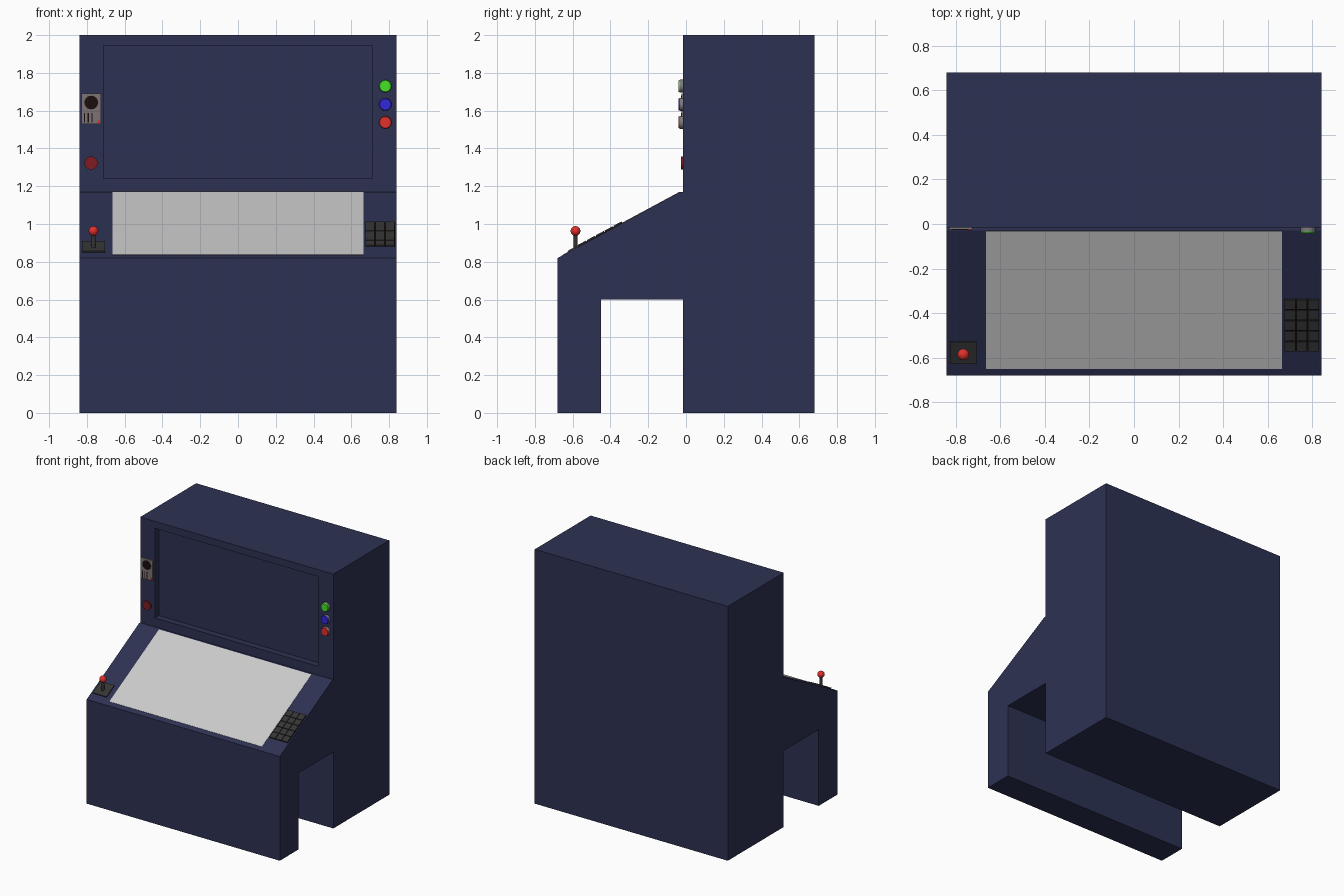
import bpy, bmesh, math
from mathutils import Matrix, Vector

if "Cube" in bpy.data.objects:
    bpy.data.objects.remove(bpy.data.objects["Cube"])

FRONT = -0.015                      # y of the upright front
P0 = Vector((0, -0.68, 0.82))       # bottom of the sloped desk
P1 = Vector((0, -0.03, 1.17))       # top of the sloped desk
ANGLE = math.atan2(P1.z - P0.z, P1.y - P0.y)


def material(name, rgb):
    m = bpy.data.materials.new(name)
    m.diffuse_color = (*rgb, 1)
    m.use_nodes = True
    m.node_tree.nodes["Principled BSDF"].inputs["Base Color"].default_value = m.diffuse_color
    return m


NAVY = material("navy", (0.026, 0.031, 0.085))
DARK = material("dark_grey", (0.035, 0.035, 0.035))
PLATE = material("plate", (0.2, 0.17, 0.18))
BLACK = material("dark_brown", (0.01, 0.004, 0.004))
RED = material("red", (0.75, 0.03, 0.025))
DEEP_RED = material("deep_red", (0.2, 0.012, 0.015))
GREEN = material("green", (0.06, 0.75, 0.02))
BLUE = material("blue", (0.03, 0.02, 0.7))
STEEL = material("bezel", (0.2, 0.2, 0.2))


def finish(name, bm, mat=None, smooth=False):
    bmesh.ops.recalc_face_normals(bm, faces=bm.faces)
    me = bpy.data.meshes.new(name)
    bm.to_mesh(me)
    bm.free()
    ob = bpy.data.objects.new(name, me)
    bpy.context.collection.objects.link(ob)
    if mat:
        me.materials.append(mat)
    if smooth:
        bpy.context.view_layer.objects.active = ob
        ob.select_set(True)
        bpy.ops.object.shade_smooth_by_angle()
        ob.select_set(False)
    return ob


def add_box(bm, center, size, rot=0):
    bmesh.ops.create_cube(bm, size=1, matrix=Matrix.Translation(center)
                          @ Matrix.Rotation(rot, 4, 'X') @ Matrix.Diagonal((*size, 1)))


def box(name, center, size, mat=None, rot=0):
    bm = bmesh.new()
    add_box(bm, center, size, rot)
    return finish(name, bm, mat)


def on_slope(x, y, lift):
    t = (y - P0.y) / (P1.y - P0.y)
    p = P0.lerp(P1, t)
    return Vector((x, p.y, p.z)) + lift * Vector((0, -math.sin(ANGLE), math.cos(ANGLE)))


def disc(name, x, z, r, y_front, mat, y_back=FRONT, r_front=None):
    bm = bmesh.new()
    bmesh.ops.create_cone(bm, cap_ends=True, segments=32, radius1=r, radius2=r_front or r,
                          depth=y_back - y_front,
                          matrix=Matrix.Translation((x, (y_front + y_back) / 2, z))
                          @ Matrix.Rotation(math.pi / 2, 4, 'X'))
    return finish(name, bm, mat, True)


# Cabinet: extruded side profile with a recessed screen opening
profile = [(-0.68, 0), (-0.68, 0.82), (-0.03, 1.17), (FRONT, 1.17), (FRONT, 2), (0.68, 2),
           (0.68, 0), (FRONT, 0), (FRONT, 0.6), (-0.45, 0.6), (-0.45, 0)]
bm = bmesh.new()
side = bm.faces.new([bm.verts.new((-0.84, y, z)) for y, z in profile])
ext = bmesh.ops.extrude_face_region(bm, geom=[side], use_keep_orig=True)
bmesh.ops.translate(bm, vec=(1.68, 0, 0),
                    verts=[v for v in ext["geom"] if isinstance(v, bmesh.types.BMVert)])
bmesh.ops.recalc_face_normals(bm, faces=bm.faces)
screen = next(f for f in bm.faces if f.normal.y < -0.9 and f.calc_center_median().z > 1.3)
bmesh.ops.inset_region(bm, faces=[screen], thickness=0.05)
for v in screen.verts:
    v.co.x = math.copysign(0.713, v.co.x)
    v.co.z = 1.945 if v.co.z > 1.6 else 1.24
bmesh.ops.inset_region(bm, faces=[screen], thickness=0.0005, depth=-0.05)
finish("cabinet", bm, NAVY)

# Sloped display panel
box("desk_panel", on_slope(0, -0.341, 0), (1.328, 0.617 / math.cos(ANGLE), 0.005), None, ANGLE)

# Joystick
box("joystick_base", on_slope(-0.765, -0.575, 0.002), (0.12, 0.112, 0.012), DARK, ANGLE)
bm = bmesh.new()
bmesh.ops.create_cone(bm, cap_ends=True, segments=16, radius1=0.012, radius2=0.01, depth=0.1,
                      matrix=Matrix.Translation((-0.765, -0.585, 0.91)))
finish("joystick_shaft", bm, DARK, True)
bm = bmesh.new()
bmesh.ops.create_uvsphere(bm, u_segments=24, v_segments=16, radius=0.026,
                          matrix=Matrix.Translation((-0.765, -0.585, 0.963)))
finish("joystick_ball", bm, RED, True)

# Keypad: base with a grid of keys
box("keypad_base", on_slope(0.752, -0.452, 0.001), (0.156, 0.262, 0.006), BLACK, ANGLE)
bm = bmesh.new()
for col in range(3):
    for row in range(5):
        add_box(bm, on_slope(0.752 + (col - 1) * 0.053, -0.452 + (row - 2) * 0.047, 0.005),
                (0.048, 0.049, 0.01), ANGLE)
finish("keypad_keys", bm, DARK)

# Three coloured buttons with bezels on the right
for label, z, mat in (("green", 1.73, GREEN), ("blue", 1.633, BLUE), ("red", 1.538, RED)):
    disc(label + "_button_bezel", 0.78, z, 0.034, -0.033, STEEL)
    disc(label + "_button", 0.78, z, 0.033, -0.041, mat, -0.033, 0.03)

# Deep red button on the left
disc("side_button", -0.778, 1.323, 0.035, -0.026, DEEP_RED)

# Speaker plate with cone, slots and lamp
box("speaker_plate", (-0.777, FRONT - 0.004, 1.61), (0.104, 0.012, 0.16), PLATE)
disc("speaker_cone", -0.777, 1.643, 0.036, -0.027, BLACK)
bm = bmesh.new()
for i in range(3):
    add_box(bm, (-0.813 + i * 0.02, -0.025, 1.563), (0.006, 0.003, 0.05))
finish("speaker_slots", bm, BLACK)
disc("speaker_lamp", -0.737, 1.541, 0.008, -0.03, RED)
